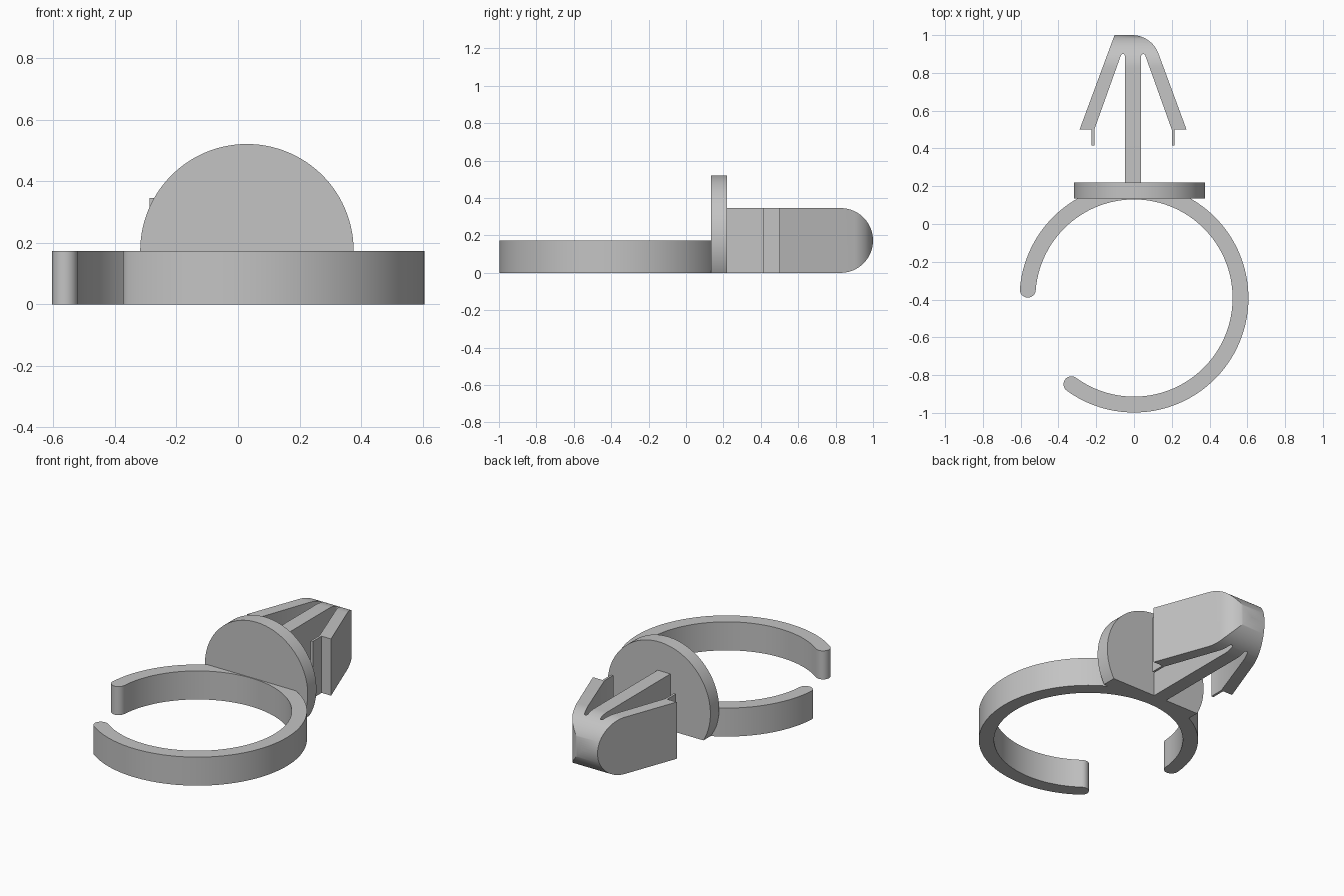
import bpy
import bmesh
from math import sin, cos, radians
from mathutils import Vector

if "Cube" in bpy.data.objects:
    bpy.data.objects.remove(bpy.data.objects["Cube"], do_unlink=True)

GREY = (0.55, 0.55, 0.55, 1)
plastic = bpy.data.materials.new("grey plastic")
plastic.use_nodes = True
plastic.diffuse_color = GREY
plastic.node_tree.nodes["Principled BSDF"].inputs["Base Color"].default_value = GREY


def arc(cx, cy, r, start, end, steps):
    """Points on an arc, angles in degrees."""
    angles = [radians(start + (end - start) * i / steps) for i in range(steps + 1)]
    return [(cx + r * cos(a), cy + r * sin(a)) for a in angles]


def prism(name, outline, axis, low, high):
    """Extrude a 2D outline along x, y or z from low to high."""
    place = {"x": lambda u, v: (low, u, v),
             "y": lambda u, v: (u, low, v),
             "z": lambda u, v: (u, v, low)}[axis]
    direction = Vector([(high - low) * (axis == a) for a in "xyz"])
    bm = bmesh.new()
    face = bm.faces.new([bm.verts.new(place(u, v)) for u, v in outline])
    made = bmesh.ops.extrude_face_region(bm, geom=[face])
    moved = [g for g in made["geom"] if isinstance(g, bmesh.types.BMVert)]
    bmesh.ops.translate(bm, verts=moved, vec=direction)
    bmesh.ops.recalc_face_normals(bm, faces=bm.faces)
    mesh = bpy.data.meshes.new(name)
    bm.to_mesh(mesh)
    bm.free()
    mesh.materials.append(plastic)
    obj = bpy.data.objects.new(name, mesh)
    bpy.context.collection.objects.link(obj)
    return obj


def activate(obj):
    bpy.ops.object.select_all(action="DESELECT")
    obj.select_set(True)
    bpy.context.view_layer.objects.active = obj


def smooth(obj):
    activate(obj)
    bpy.ops.object.shade_smooth_by_angle(angle=radians(30))


# Open ring with rounded ends
CY, OUTER, INNER = -0.392, 0.606, 0.522
START, END = -126, 175.5
mid, cap = (OUTER + INNER) / 2, (OUTER - INNER) / 2


def ring_end(angle, first, last):
    a = radians(angle)
    return arc(mid * cos(a), CY + mid * sin(a), cap, first, last, 12)[1:-1]


ring_outline = (arc(0, CY, OUTER, START, END, 96)
                + ring_end(END, END, END + 180)
                + arc(0, CY, INNER, END, START, 96)
                + ring_end(START, START + 180, START + 360))
ring = prism("clip_ring", ring_outline, "z", 0, 0.174)
smooth(ring)

# Round flange, cut flat at the bottom
flange = prism("flange", arc(0.029, 0.174, 0.347, -30.1, 210.1, 72), "y", 0.135, 0.219)
smooth(flange)

# Push-in anchor: stem, two barbs with thin tabs, one rounded shoulder
right_side = ([(0.043, 0.2)]
              + arc(0.054, 0.889, 0.011, 180, 20, 8)
              + [(0.205, 0.5), (0.205, 0.415), (0.219, 0.415), (0.219, 0.5), (0.283, 0.5)])
left_side = [(-x, y) for x, y in reversed(right_side)]
shoulder = arc(-0.006, 0.85, 0.15, 20.3, 90, 16)
outline = right_side + shoulder + [(-0.098, 1.0)] + left_side
anchor = prism("anchor", [(x - 0.005, y) for x, y in outline], "z", -0.1, 0.5)

# Round the anchor's nose from the side
R = 0.173
nose = prism("nose_cutter", [(0.1, 0)] + arc(1 - R, R, R, -90, 90, 40) + [(0.1, 2 * R)],
             "x", -0.6, 0.6)
nose.hide_render = True
cut = anchor.modifiers.new("nose", "BOOLEAN")
cut.operation = "INTERSECT"
cut.solver = "EXACT"
cut.object = nose
activate(anchor)
bpy.ops.object.modifier_apply(modifier=cut.name)
bpy.data.objects.remove(nose, do_unlink=True)
smooth(anchor)
